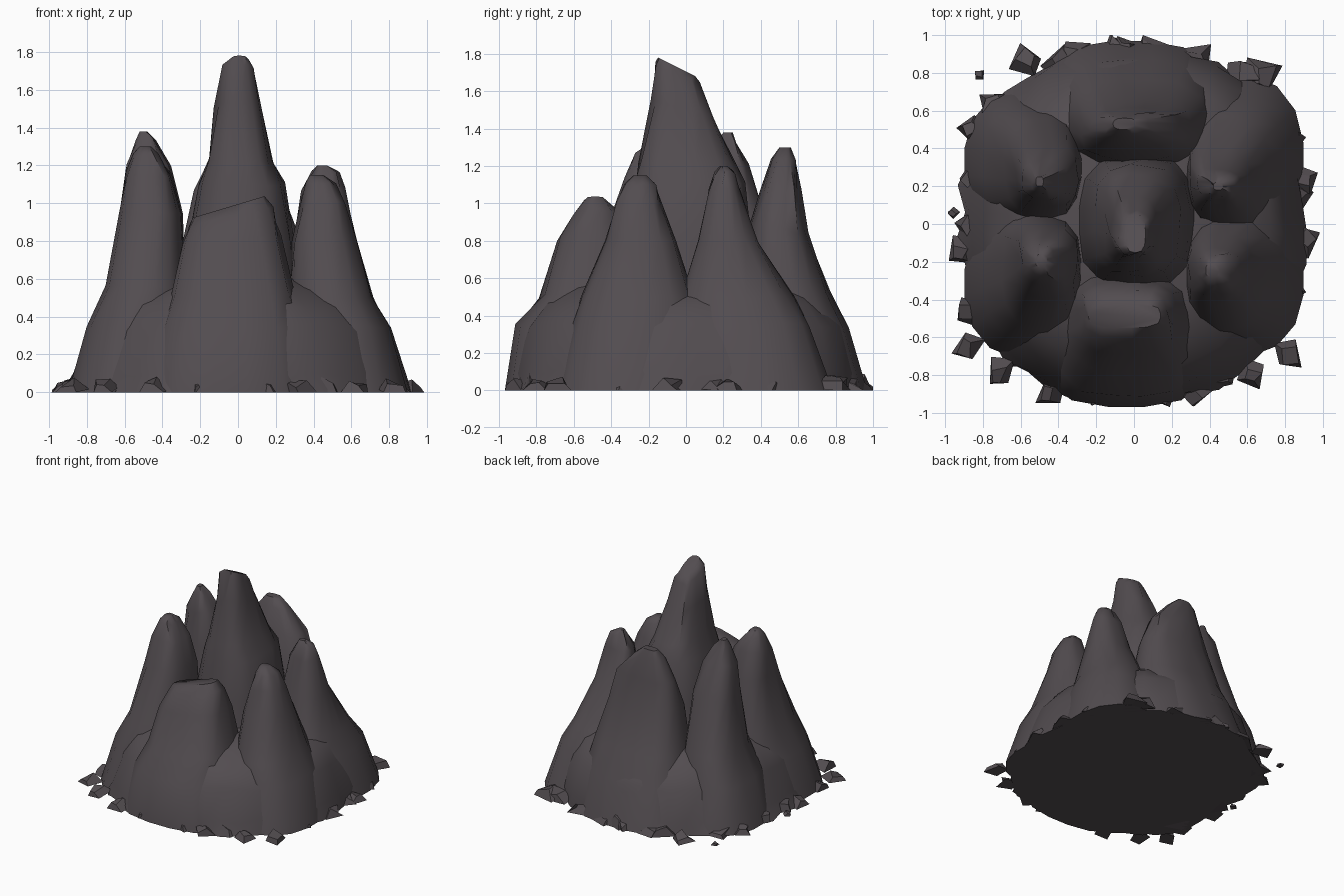
import bpy, bmesh, math, random
from mathutils import Vector, Matrix

if "Cube" in bpy.data.objects:
    bpy.data.objects.remove(bpy.data.objects["Cube"])

random.seed(7)

rock = bpy.data.materials.new("dark grey rock")
rock.diffuse_color = (0.085, 0.073, 0.08, 1)
rock.use_nodes = True
rock.node_tree.nodes["Principled BSDF"].inputs["Base Color"].default_value = rock.diffuse_color


def finish(bm, name, smooth=True):
    bmesh.ops.recalc_face_normals(bm, faces=bm.faces[:])
    me = bpy.data.meshes.new(name)
    bm.to_mesh(me)
    bm.free()
    me.materials.append(rock)
    ob = bpy.data.objects.new(name, me)
    bpy.context.collection.objects.link(ob)
    if smooth:
        bpy.ops.object.select_all(action='DESELECT')
        ob.select_set(True)
        bpy.context.view_layer.objects.active = ob
        bpy.ops.object.shade_smooth_by_angle(angle=math.radians(50))
    return ob


def loft(name, levels, powers=(2.3, 3.2), sides=16, slope=(0, 0), jitter=0.01, foot=0.0):
    """Stack rounded-box rings; each level is (z, x0, x1, y0, y1)."""
    bm = bmesh.new()
    top = levels[-1][0]
    rings = []
    for i, (z, x0, x1, y0, y1) in enumerate(levels):
        cx, cy, rx, ry = (x0 + x1) / 2, (y0 + y1) / 2, (x1 - x0) / 2, (y1 - y0) / 2
        tilt = max(0, (z - 0.75 * top) / (0.25 * top))
        power = powers[0] + (powers[1] - powers[0]) * z / top
        ring = []
        for k in range(sides):
            a = 2 * math.pi * (k + 0.5) / sides
            c, s = math.cos(a), math.sin(a)
            d = (abs(c) ** power + abs(s) ** power) ** (-1 / power)
            j = 1 + random.uniform(-foot, foot) if i == 0 else 1
            dx, dy = rx * d * c * j, ry * d * s * j
            jz = 0
            if 0 < i < len(levels) - 1:
                dx += random.uniform(-jitter, jitter)
                dy += random.uniform(-jitter, jitter)
                jz = random.uniform(-jitter, jitter) * 1.5
            ring.append(bm.verts.new((cx + dx, cy + dy,
                                      z + jz + tilt * (slope[0] * dx + slope[1] * dy))))
        rings.append(ring)
    for lo, hi in zip(rings, rings[1:]):
        for k in range(sides):
            n = (k + 1) % sides
            bm.faces.new((lo[k], lo[n], hi[n], hi[k]))
    bm.faces.new(rings[0][::-1])
    bm.faces.new(rings[-1])
    return finish(bm, name)


# Broad foot joining all the spires, rising to the saddle between them
loft("rock_base", [(0, -.92, .91, -.96, .95), (.1, -.87, .88, -.93, .92),
                   (.33, -.79, .8, -.87, .86), (.45, -.71, .72, -.77, .77),
                   (.54, -.57, .56, -.66, .66), (.6, -.4, .4, -.5, .5)],
     powers=(2.25, 2.25), sides=44, foot=0.03)

# Central spire with a top sloping down to the back
loft("centre_spire", [(.2, -.34, .36, -.38, .4), (.8, -.26, .29, -.31, .35),
                      (1.1, -.21, .24, -.27, .31), (1.22, -.16, .18, -.25, .26),
                      (1.5, -.12, .12, -.18, .15), (1.69, -.08, .085, -.16, .065),
                      (1.73, -.045, .06, -.15, .05)], powers=(3.2, 3.2), slope=(0, -.5))

# Broad front spire, its top sloping down to the left
loft("front_spire", [(0, -.52, .44, -.97, -.2), (.35, -.42, .36, -.91, -.22),
                     (.5, -.36, .3, -.78, -.25), (.8, -.3, .22, -.69, -.3),
                     (.92, -.27, .18, -.6, -.35), (.98, -.24, .14, -.55, -.42)],
     powers=(2.8, 3.5), slope=(.3, 0))

# Back spire
loft("back_spire", [(0, -.5, .45, .25, .97), (.33, -.4, .42, .28, .87),
                    (.52, -.34, .38, .3, .77), (.85, -.28, .31, .34, .65),
                    (1.07, -.23, .23, .4, .61), (1.24, -.15, .08, .46, .585),
                    (1.3, -.11, .01, .5, .56)], powers=(2.8, 3.2))

# Two right spires
loft("right_front_spire", [(0, .22, .9, -.7, .1), (.35, .26, .8, -.61, .08),
                           (.5, .27, .71, -.55, .04), (.8, .29, .62, -.43, -.06),
                           (1.0, .33, .56, -.37, -.13), (1.1, .36, .51, -.33, -.16),
                           (1.15, .38, .45, -.28, -.21)])
loft("right_back_spire", [(0, .22, .9, -.1, .79), (.35, .26, .8, -.06, .66),
                          (.5, .27, .71, -.03, .57), (.8, .29, .62, .06, .38),
                          (1.07, .34, .56, .12, .29), (1.16, .39, .53, .15, .26),
                          (1.2, .42, .47, .18, .22)])

# Two left spires
loft("left_back_spire", [(0, -.9, -.25, -.05, .71), (.35, -.8, -.27, 0, .63),
                         (.55, -.69, -.28, .03, .56), (.95, -.62, -.3, .1, .42),
                         (1.2, -.59, -.36, .13, .33), (1.33, -.54, -.43, .17, .27),
                         (1.38, -.52, -.48, .2, .25)])
loft("left_front_spire", [(0, -.9, -.25, -.71, .08), (.35, -.8, -.27, -.62, .07),
                          (.55, -.7, -.28, -.54, .05), (.95, -.62, -.3, -.39, -.02),
                          (1.15, -.59, -.35, -.32, -.07), (1.26, -.55, -.42, -.27, -.12),
                          (1.3, -.52, -.46, -.23, -.16)])


def add_shard(bm, x, y, size):
    """Flat angular stone lying on the ground, pointing outwards."""
    out = math.atan2(y, x) + random.uniform(-.5, .5)
    m = (Matrix.Translation((x, y, size * .2))
         @ Matrix.Rotation(out, 4, 'Z') @ Matrix.Rotation(.35, 4, 'Y')
         @ Matrix.Diagonal((size * 1.2, size * 1.1, size * .6, 1)))
    vs = bmesh.ops.create_cone(bm, cap_ends=True, segments=4, radius1=.8,
                               radius2=.4, depth=1.1, matrix=m)["verts"]
    for v in vs:
        v.co += Vector(random.uniform(-.18, .18) * size for _ in range(3))
        v.co.x = max(-.985, min(.985, v.co.x))
        v.co.y = max(-1, min(1, v.co.y))
        v.co.z = max(0, v.co.z)


# Loose stones around the foot
bm = bmesh.new()
stones = [(-.57, .87), (-.88, -.65), (-.71, -.79), (.82, -.69), (.62, -.79), (.84, .45),
          (.89, .23), (.91, -.08), (-.86, .5), (-.91, -.15), (-.88, -.46),
          (-.1, .94), (-.32, .9), (-.75, .63), (.32, -.9), (-.45, -.9), (.08, .93)]
for x, y in stones:
    add_shard(bm, x, y, .1)
for x, y in [(.6, .8), (.68, .78)]:
    add_shard(bm, x, y, .13)
for k in range(16):
    a = 2 * math.pi * (k + random.random() * .6) / 16
    c, s = math.cos(a), math.sin(a)
    r = .87 * (abs(c) ** 2.25 + abs(s) ** 2.25) ** (-1 / 2.25)
    add_shard(bm, r * c, r * s * 1.04, random.uniform(.09, .14))
for x, y in [(-.82, .79), (-.96, .06)]:
    add_shard(bm, x, y, .04)
finish(bm, "loose_stones", smooth=False)
